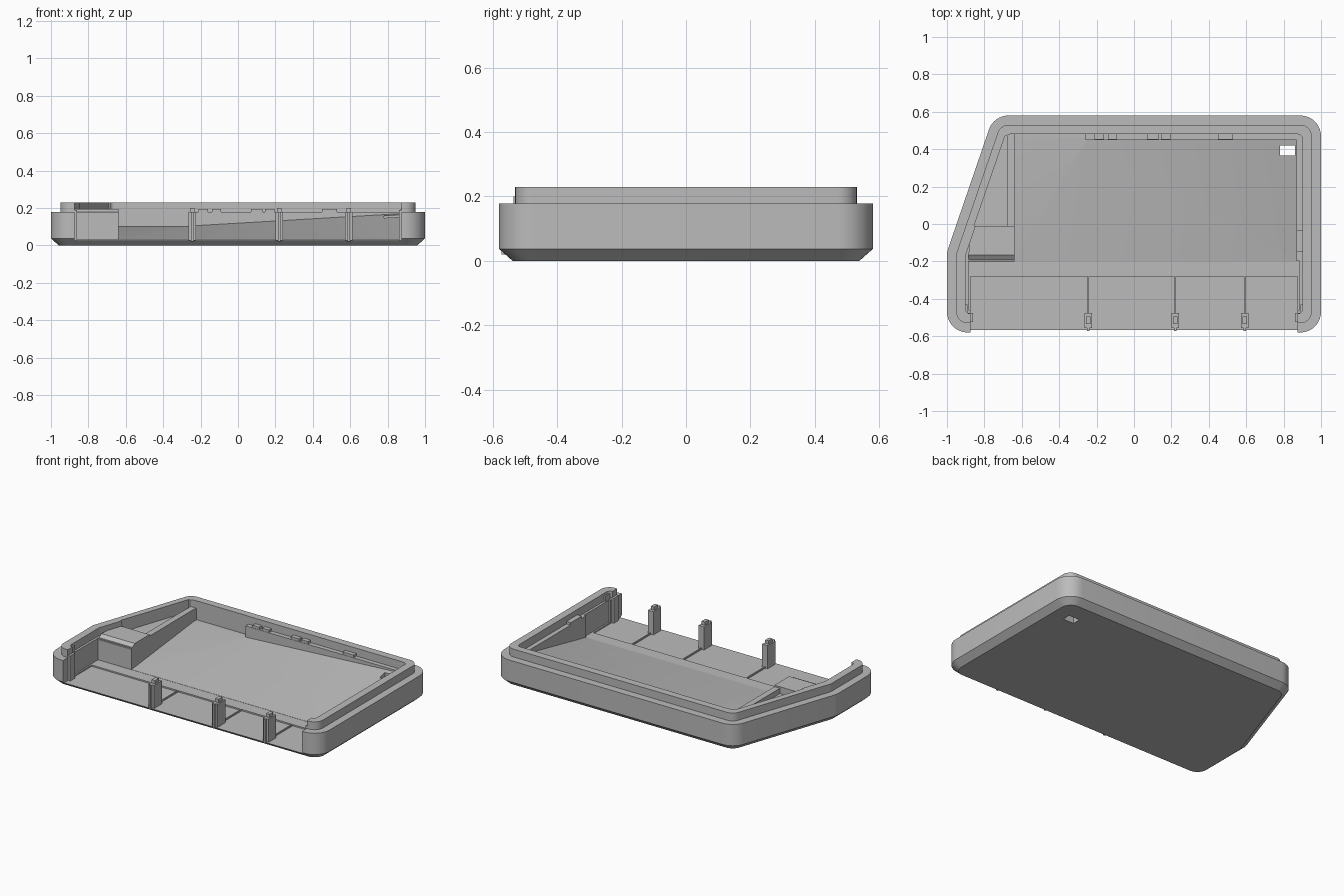
import bpy, bmesh, math
from mathutils import Vector

if "Cube" in bpy.data.objects:
    bpy.data.objects.remove(bpy.data.objects["Cube"])

grey = bpy.data.materials.new("light grey plastic")
grey.use_nodes = True
colour = (0.5, 0.5, 0.5, 1)
grey.diffuse_color = colour
grey.node_tree.nodes["Principled BSDF"].inputs["Base Color"].default_value = colour

CORNERS = [(-1, -0.58), (1, -0.58), (1, 0.58), (-0.75, 0.58), (-1, -0.15)]


def outline(inset, steps=8):
    """Rounded case outline, moved inward by inset."""
    pts = [Vector(c) for c in CORNERS]
    n, loop = len(pts), []
    radius = max(0.11 - inset, 0.025)
    for i, p in enumerate(pts):
        a = (p - pts[i - 1]).normalized()
        b = (pts[(i + 1) % n] - p).normalized()
        na, nb = Vector((-a.y, a.x)), Vector((-b.y, b.x))
        miter = (na + nb) / (1 + na.dot(nb))
        centre = p + miter * (inset + radius)
        start = math.atan2(-na.y, -na.x)
        turn = a.angle(b)
        for k in range(steps + 1):
            t = start + turn * k / steps
            loop.append(centre + radius * Vector((math.cos(t), math.sin(t))))
    return loop


def finish(name, bm):
    bmesh.ops.recalc_face_normals(bm, faces=bm.faces)
    mesh = bpy.data.meshes.new(name)
    bm.to_mesh(mesh)
    bm.free()
    mesh.materials.append(grey)
    obj = bpy.data.objects.new(name, mesh)
    bpy.context.collection.objects.link(obj)
    return obj


def loft(name, layers):
    """Closed solid through (loop, height) layers."""
    bm = bmesh.new()
    rings = [[bm.verts.new((p[0], p[1], z)) for p in loop] for loop, z in layers]
    for low, high in zip(rings, rings[1:]):
        for i in range(len(low)):
            bm.faces.new((low[i - 1], low[i], high[i], high[i - 1]))
    bm.faces.new(rings[0])
    bm.faces.new(rings[-1])
    return finish(name, bm)


def box(name, x0, x1, y0, y1, z0, z1):
    rect = [(x0, y0), (x1, y0), (x1, y1), (x0, y1)]
    return loft(name, [(rect, z0), (rect, z1)])


def activate(obj):
    bpy.ops.object.select_all(action='DESELECT')
    obj.select_set(True)
    bpy.context.view_layer.objects.active = obj


def cut(target, cutter):
    activate(target)
    mod = target.modifiers.new("cut", 'BOOLEAN')
    mod.operation, mod.solver, mod.object = 'DIFFERENCE', 'EXACT', cutter
    bpy.ops.object.modifier_apply(modifier=mod.name)
    bpy.data.objects.remove(cutter)


# Tray body: bevelled base, straight wall, stepped lip
body = loft("tray_body", [(outline(0.042), 0), (outline(0), 0.037), (outline(0), 0.178),
                          (outline(0.05), 0.178), (outline(0.05), 0.23)])

# Recess inside the lip
cut(body, loft("lip_recess", [(outline(0.1), 0.178), (outline(0.1), 0.4)]))

# Main cavity with a creased, rising floor
bm = bmesh.new()
plan = [(-0.64, -0.2, 0.035), (0.87, -0.2, 0.035), (0.87, 0.45, 0.17),
        (-0.24, 0.45, 0.105), (-0.64, 0.45, 0.105)]
low = [bm.verts.new(p) for p in plan]
top = [bm.verts.new((p[0], p[1], 0.3)) for p in plan]
for tri in ((0, 1, 3), (1, 2, 3), (0, 3, 4)):
    bm.faces.new([low[i] for i in tri])
bm.faces.new(top)
for i in range(5):
    bm.faces.new((low[i - 1], low[i], top[i], top[i - 1]))
cut(body, finish("floor_cutter", bm))
cut(body, box("back_pocket", -0.64, -0.26, 0.4, 0.482, 0.105, 0.31))

# Open front bay, step and side pocket
cut(body, box("front_bay", -0.875, 0.875, -0.8, -0.28, 0.025, 0.32))
cut(body, box("front_step", -0.885, 0.885, -0.46, -0.198, 0.034, 0.33))
pocket = [(-0.855, -0.01), (-0.68, -0.01), (-0.68, 0.47), (-0.69, 0.47)]
cut(body, loft("side_pocket", [(pocket, 0.15), (pocket, 0.29)]))

# Small hole through the floor
cut(body, box("floor_hole", 0.78, 0.86, 0.365, 0.42, -0.1, 0.27))

# Raised side block with a sloped front
block_low = [(-0.885, -0.2), (-0.64, -0.2), (-0.64, -0.01), (-0.87, -0.01)]
block_top = [(-0.885, -0.165), (-0.64, -0.165), (-0.64, -0.01), (-0.87, -0.01)]
parts = [body, loft("side_block", [(block_low, 0.17), (block_top, 0.195)]),
         box("side_block_rail", -0.68, -0.64, -0.01, 0.475, 0.17, 0.185)]

# Front posts with snap tips and floor ribs
for i, x in enumerate((-0.245, 0.22, 0.592)):
    parts += [box(f"front_post_{i}", x - 0.02, x + 0.02, -0.555, -0.475, 0.02, 0.178),
              box(f"front_post_tip_{i}", x - 0.012, x + 0.012, -0.535, -0.495, 0.17, 0.2),
              box(f"front_post_nose_{i}", x - 0.006, x + 0.006, -0.572, -0.55, 0.02, 0.178),
              box(f"floor_rib_{i}", x - 0.004, x + 0.004, -0.48, -0.28, 0.02, 0.034)]

# Corner latches at the open front
for side, s in (("left", 1), ("right", -1)):
    xs = sorted((s * 0.86, s * 0.89))
    parts += [box(f"{side}_corner_latch", *xs, -0.525, -0.475, 0.02, 0.19)]
    xs = sorted((s * 0.89, s * 0.905))
    parts += [box(f"{side}_corner_fin", *xs, -0.49, -0.43, 0.17, 0.215)]

# Snap clips along the back and left walls
for i, (x, w) in enumerate(((-0.185, 0.05), (-0.115, 0.05), (0.1, 0.06), (0.17, 0.05), (0.49, 0.08))):
    parts.append(box(f"back_clip_{i}", x - w / 2, x + w / 2, 0.452, 0.482, 0.172, 0.195))
parts.append(box("left_clip", 0.868, 0.9, -0.15, -0.035, 0.165, 0.195))

# Locating fin on the slanted wall
fin = [(-0.89, -0.03), (-0.855, -0.03), (-0.862, 0.08)]
parts.append(loft("slant_fin", [(fin, 0.14), (fin, 0.21)]))

for obj in parts:
    activate(obj)
    bpy.ops.object.shade_smooth_by_angle(angle=math.radians(25))
